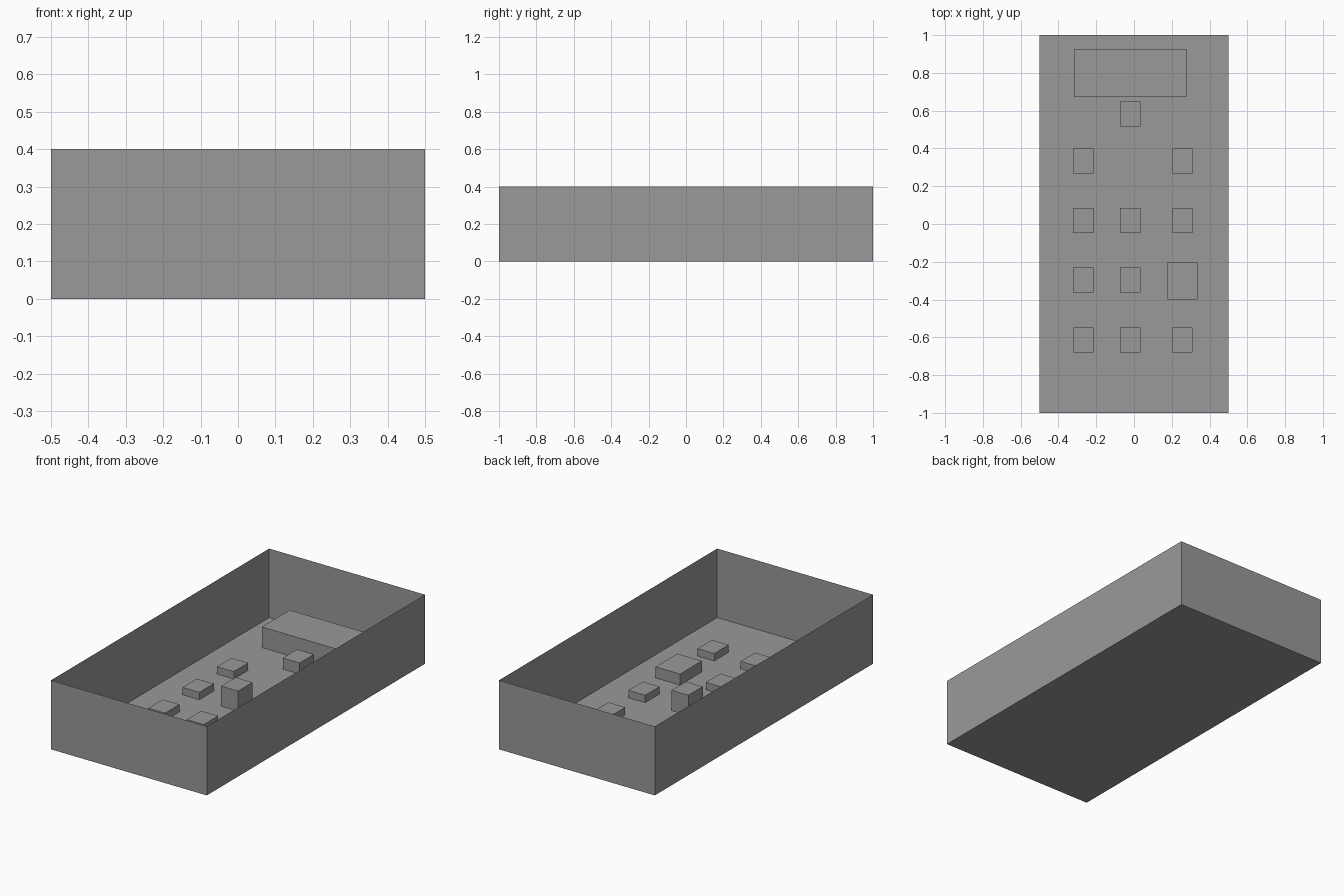
import bpy, bmesh
from mathutils import Vector

if "Cube" in bpy.data.objects:
    bpy.data.objects.remove(bpy.data.objects["Cube"])

# Dark grey used for every part
grey = bpy.data.materials.new("dark_grey")
grey.diffuse_color = (0.32, 0.32, 0.32, 1)
grey.use_nodes = True
grey.node_tree.nodes["Principled BSDF"].inputs["Base Color"].default_value = grey.diffuse_color


def open_box(name, x0, x1, y0, y1, h, open_side):
    """Box standing on z = 0 with its top (+1) or bottom (-1) left open."""
    bm = bmesh.new()
    bmesh.ops.create_cube(bm, size=1)
    bmesh.ops.translate(bm, verts=bm.verts, vec=Vector((0, 0, 0.5)))
    bmesh.ops.scale(bm, verts=bm.verts, vec=Vector((x1 - x0, y1 - y0, h)))
    bmesh.ops.translate(bm, verts=bm.verts,
                        vec=Vector(((x0 + x1) / 2, (y0 + y1) / 2, 0)))
    bm.normal_update()
    gone = [f for f in bm.faces if f.normal.z * open_side > 0.9]
    bmesh.ops.delete(bm, geom=gone, context='FACES_ONLY')
    mesh = bpy.data.meshes.new(name)
    bm.to_mesh(mesh)
    bm.free()
    mesh.materials.append(grey)
    obj = bpy.data.objects.new(name, mesh)
    bpy.context.collection.objects.link(obj)
    return obj


# Thin-walled tray, open at the top
open_box("tray", -0.5, 0.5, -1, 1, 0.4, 1)

# Large block at the back of the floor
open_box("screen_block", -0.317, 0.278, 0.672, 0.927, 0.12, -1)

# Grid of small keys; the gaps hold no key or the wide key
columns = {"left": -0.268, "middle": -0.02, "right": 0.257}
rows = [0.333, 0.018, -0.297, -0.615]
skipped = {("middle", 0), ("right", 2)}
KEY_X, KEY_Y = 0.054, 0.066


def key(name, x, y, h):
    open_box(name, x - KEY_X, x + KEY_X, y - KEY_Y, y + KEY_Y, h, -1)


for r, y in enumerate(rows):
    for side, x in columns.items():
        if (side, r) not in skipped:
            tall = (side, r) == ("middle", 1)
            key(f"key_{side}_{r + 1}", x, y, 0.117 if tall else 0.043)

# Single key below the screen block and the wide key
key("upper_key", columns["middle"], 0.582, 0.064)
open_box("wide_key", 0.178, 0.335, -0.4, -0.2, 0.064, -1)
